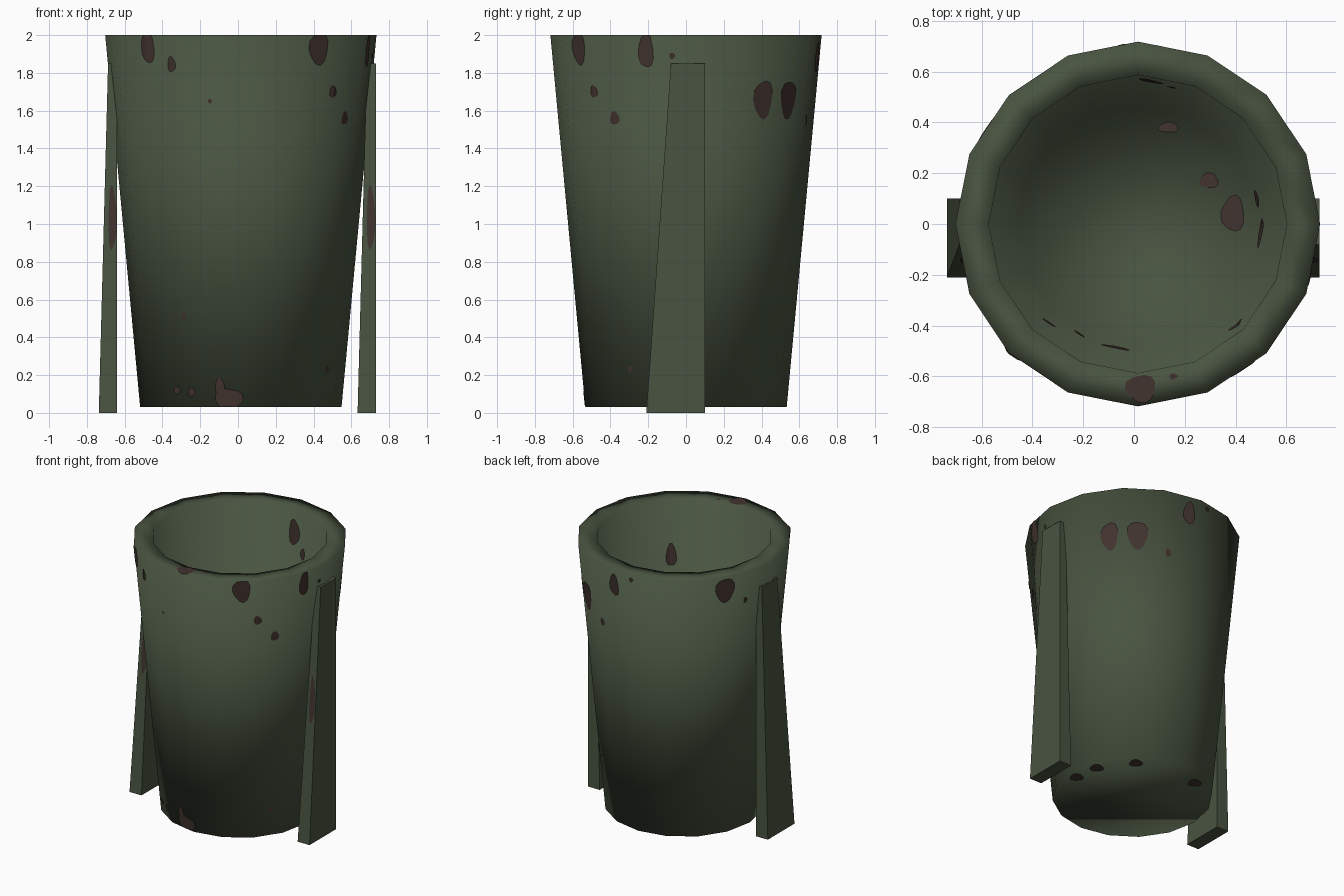
import bpy, bmesh, math

if "Cube" in bpy.data.objects:
    bpy.data.objects.remove(bpy.data.objects["Cube"])

CX = 0.015          # bin axis offset
N = 16
Z0, Z1 = 0.03, 2.0
STEP = 2 * math.pi / N


def material(name, rgb):
    m = bpy.data.materials.new(name)
    m.diffuse_color = (*rgb, 1)
    m.use_nodes = True
    m.node_tree.nodes["Principled BSDF"].inputs["Base Color"].default_value = m.diffuse_color
    return m


GREEN = material("dark green paint", (0.066, 0.088, 0.052))
RUST = material("brown rust", (0.054, 0.033, 0.028))


def finish(bm, name, mat, smooth=False):
    me = bpy.data.meshes.new(name)
    bm.to_mesh(me)
    bm.free()
    me.materials.append(mat)
    for p in me.polygons:
        p.use_smooth = smooth
    ob = bpy.data.objects.new(name, me)
    bpy.context.collection.objects.link(ob)
    return ob


# Tapered bin body: outer wall, flat rim, inner wall, floor
bm = bmesh.new()
rings = []
for r, z in [(0.533, Z0), (0.718, Z1), (0.587, Z1), (0.47, 0.1)]:
    rings.append([bm.verts.new((CX + r * math.cos(i * STEP), r * math.sin(i * STEP), z))
                  for i in range(N)])
for a, b in zip(rings, rings[1:]):
    for i in range(N):
        j = (i + 1) % N
        bm.faces.new((a[i], a[j], b[j], b[i]))
bm.faces.new(rings[0][::-1])
bm.faces.new(rings[-1])
finish(bm, "bin_body", GREEN, True)


# Side struts: tapering slabs, the second a copy of the first
for name, dx in [("left_strut", 0), ("right_strut", 1.37)]:
    bm = bmesh.new()
    rows = []
    for x0, x1, y0, y1, z in [(-0.737, -0.64, -0.21, 0.10, 0), (-0.688, -0.64, -0.08, 0.10, 1.85)]:
        rows.append([bm.verts.new((x + dx, y, z))
                     for x, y in [(x0, y0), (x1, y0), (x1, y1), (x0, y1)]])
    lo, hi = rows
    bm.faces.new(lo[::-1])
    bm.faces.new(hi)
    for i in range(4):
        j = (i + 1) % 4
        bm.faces.new((lo[i], lo[j], hi[j], hi[i]))
    finish(bm, name, GREEN)


# Rust spots: thin patches laid on a surface given by place(u, v)
def patch(bm, place, ru, rv, rings=4, seg=14):
    centre = bm.verts.new(place(0, 0))
    prev = None
    for k in range(1, rings + 1):
        cur = []
        for i in range(seg):
            a = 2 * math.pi * i / seg
            w = (1 + 0.1 * math.sin(3 * a + ru * 90)) * k / rings
            cur.append(bm.verts.new(place(ru * w * math.cos(a), rv * w * math.sin(a))))
        for i in range(seg):
            j = (i + 1) % seg
            if prev is None:
                bm.faces.new((centre, cur[i], cur[j]))
            else:
                bm.faces.new((prev[i], cur[i], cur[j], prev[j]))
        prev = cur


def wall(angle, z, r0, r1, lift):
    """Map onto the 16-sided wall, r0 at the foot and r1 at the rim."""
    def place(u, v):
        zz = min(max(z + v, Z0 + 0.002), Z1)
        r = r0 + (r1 - r0) * (zz - Z0) / (Z1 - Z0)
        a = math.radians(angle) + u / r
        r *= math.cos(STEP / 2) / math.cos((a % STEP) - STEP / 2)
        r += lift
        return (CX + r * math.cos(a), r * math.sin(a), zz)
    return place


# angle in degrees, height, half width, half height
OUTER = [(-134, 1.94, 0.045, 0.09), (-122, 1.845, 0.025, 0.04), (-54, 1.93, 0.06, 0.085),
         (-45, 1.70, 0.025, 0.032), (-34.5, 1.56, 0.03, 0.035), (-104, 1.65, 0.011, 0.012),
         (-122, 0.51, 0.016, 0.018), (-129, 0.12, 0.02, 0.02), (-119, 0.11, 0.022, 0.024),
         (-97, 0.07, 0.075, 0.06), (-102, 0.14, 0.025, 0.045), (-17.5, 1.92, 0.04, 0.095),
         (-6, 1.89, 0.012, 0.013), (37, 1.66, 0.06, 0.1), (53, 1.66, 0.07, 0.1),
         (-33, 0.23, 0.016, 0.02), (148, 1.9, 0.068, 0.09), (83, 1.88, 0.042, 0.08),
         (71, 1.55, 0.02, 0.03), (161, 1.79, 0.015, 0.02), (95, 1.96, 0.014, 0.015)]
INNER = [(85, 1.83, 0.05, 0.09), (76, 1.7, 0.02, 0.04), (-46, 1.6, 0.035, 0.08),
         (-132, 1.1, 0.03, 0.06), (-118, 0.6, 0.025, 0.06), (-100, 0.7, 0.06, 0.08),
         (12, 0.45, 0.035, 0.12), (-4, 0.5, 0.06, 0.12)]
bm = bmesh.new()
for a, z, ru, rv in OUTER:
    patch(bm, wall(a, z, 0.533, 0.718, 0.004), ru, rv)
finish(bm, "outer_rust", RUST, True)

bm = bmesh.new()
for a, z, ru, rv in INNER:
    patch(bm, wall(a, z, 0.466, 0.587, -0.004), ru, rv)
bmesh.ops.reverse_faces(bm, faces=bm.faces[:])
finish(bm, "inner_rust", RUST, True)

# Flat spots on the floor and rim, then underneath
bm = bmesh.new()
for x, y, z, rx, ry in [(0.39, 0.04, 0.104, 0.045, 0.07), (0.295, 0.17, 0.104, 0.037, 0.03),
                        (0.135, 0.38, 0.104, 0.04, 0.02), (0.027, -0.647, 2.003, 0.06, 0.054),
                        (0.155, -0.6, 2.003, 0.016, 0.012)]:
    patch(bm, lambda u, v: (x + u, y + v, z), rx, ry, 1)
finish(bm, "floor_and_rim_rust", RUST)

bm = bmesh.new()
for a in (-4, 19, 53, 115):
    x, y = CX + 0.46 * math.cos(math.radians(a)), 0.46 * math.sin(math.radians(a))
    patch(bm, lambda u, v: (x + u, y - v, Z0 - 0.003), 0.045, 0.045, 1)
finish(bm, "underside_rust", RUST)

# Long rust streak on the front edge of each strut
bm = bmesh.new()
for x in (-0.665, 0.703):
    patch(bm, lambda u, v: (x + u, -0.214 + 0.13 * (1.03 + v) / 1.85, 1.03 + v), 0.022, 0.17, 1)
finish(bm, "strut_rust", RUST)
